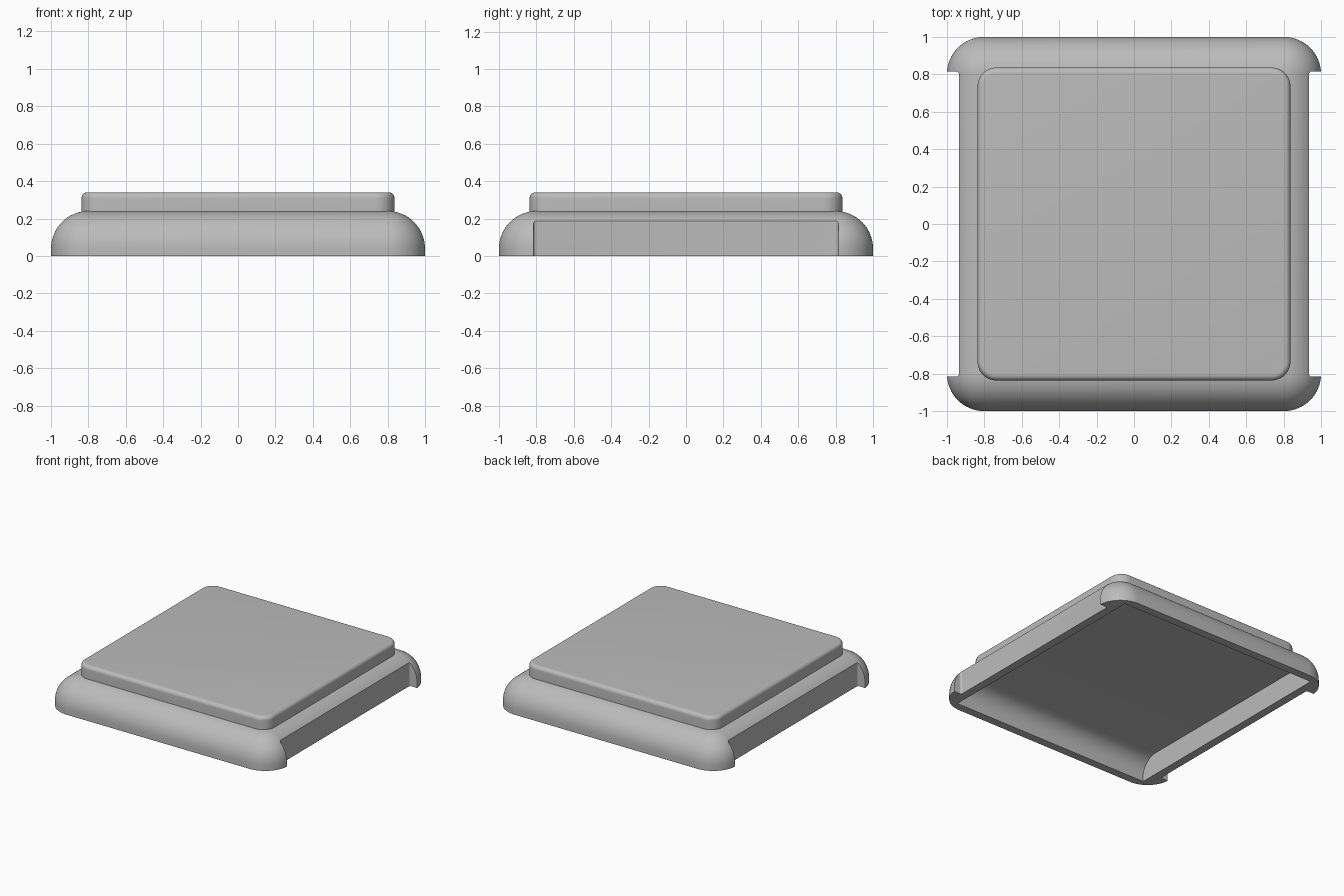
import bpy, bmesh, math
from mathutils import Vector

cube = bpy.data.objects.get("Cube")
if cube:
    bpy.data.objects.remove(cube, do_unlink=True)

grey = bpy.data.materials.new("plain_grey")
grey.use_nodes = True
COLOUR = (0.5, 0.5, 0.5, 1)
grey.diffuse_color = COLOUR
grey.node_tree.nodes["Principled BSDF"].inputs["Base Color"].default_value = COLOUR


def make_object(name, bm):
    bmesh.ops.remove_doubles(bm, verts=bm.verts, dist=1e-5)
    bmesh.ops.recalc_face_normals(bm, faces=bm.faces)
    mesh = bpy.data.meshes.new(name)
    bm.to_mesh(mesh)
    bm.free()
    mesh.materials.append(grey)
    obj = bpy.data.objects.new(name, mesh)
    bpy.context.collection.objects.link(obj)
    return obj


def rounded_square(half, radius, z, steps=16):
    """Outline of a square with rounded corners."""
    points = []
    for corner in range(4):
        mid = math.pi / 4 + corner * math.pi / 2
        centre = Vector((math.cos(mid), math.sin(mid), 0)) * math.sqrt(2) * (half - radius)
        for i in range(steps + 1):
            a = (corner + i / steps) * math.pi / 2
            points.append(centre + Vector((radius * math.cos(a), radius * math.sin(a), z)))
    return points


def rounded_slab(name, half, corner, bottom, top, fillet, steps=16):
    """Rounded square block whose top edge is filleted."""
    bm = bmesh.new()
    levels = [(0, bottom)]
    for i in range(steps + 1):
        t = i / steps * math.pi / 2
        levels.append((fillet * (1 - math.cos(t)), top - fillet * (1 - math.sin(t))))
    rings = [[bm.verts.new(p) for p in rounded_square(half - inset, max(corner - inset, 1e-7), z)]
             for inset, z in levels]
    for low, high in zip(rings, rings[1:]):
        for i in range(len(low)):
            j = (i + 1) % len(low)
            bm.faces.new((low[i], low[j], high[j], high[i]))
    bm.faces.new(rings[0][::-1])
    bm.faces.new(rings[-1])
    return make_object(name, bm)


def prism(name, outline, offset):
    """Extrude a closed outline along an offset."""
    bm = bmesh.new()
    face = bm.faces.new([bm.verts.new(p) for p in outline])
    result = bmesh.ops.extrude_face_region(bm, geom=[face], use_keep_orig=True)
    bmesh.ops.translate(bm, vec=offset,
                        verts=[v for v in result["geom"] if isinstance(v, bmesh.types.BMVert)])
    return make_object(name, bm)


def cut(target, cutter):
    mod = target.modifiers.new("cut", "BOOLEAN")
    mod.operation = "DIFFERENCE"
    mod.solver = "EXACT"
    mod.object = cutter
    bpy.context.view_layer.objects.active = target
    bpy.ops.object.modifier_apply(modifier=mod.name)
    bpy.data.objects.remove(cutter, do_unlink=True)


# Domed base
base = rounded_slab("base_shell", 1.0, 0.2, 0.0, 0.24, 0.2)

# Hollow underside: straight side walls, curved front and back walls
WALL, INNER_R = 0.935, 0.135
arch = []
for side in (1, -1):
    arc = [(side * (WALL - INNER_R + INNER_R * math.cos(t)), 0.04 + INNER_R * math.sin(t))
           for t in (i / 16 * math.pi / 2 for i in range(17))]
    half = [(side * WALL, -0.1)] + arc
    arch += half if side == 1 else half[::-1]
cut(base, prism("hollow_cutter", [(-0.87, y, z) for y, z in arch], Vector((1.74, 0, 0))))

# Notch along each side, with small rounded inner corners
R = 0.015
for side in (1, -1):
    outline = [(side * 1.2, -0.815, -0.1), (side * 1.2, 0.815, -0.1)]
    for i in range(7):
        t = i / 6 * math.pi / 2
        outline.append((side * (0.935 + R - R * math.sin(t)), 0.815 - R + R * math.cos(t), -0.1))
    outline += [(x, -y, z) for x, y, z in outline[:1:-1]]
    cut(base, prism("notch_cutter", outline, Vector((0, 0, 0.5))))

# Raised top plate
plate = rounded_slab("top_plate", 0.836, 0.1, 0.238, 0.34, 0.03, 8)

for obj in (base, plate):
    bpy.ops.object.select_all(action="DESELECT")
    obj.select_set(True)
    bpy.context.view_layer.objects.active = obj
    bpy.ops.object.shade_smooth_by_angle(angle=math.radians(30))
